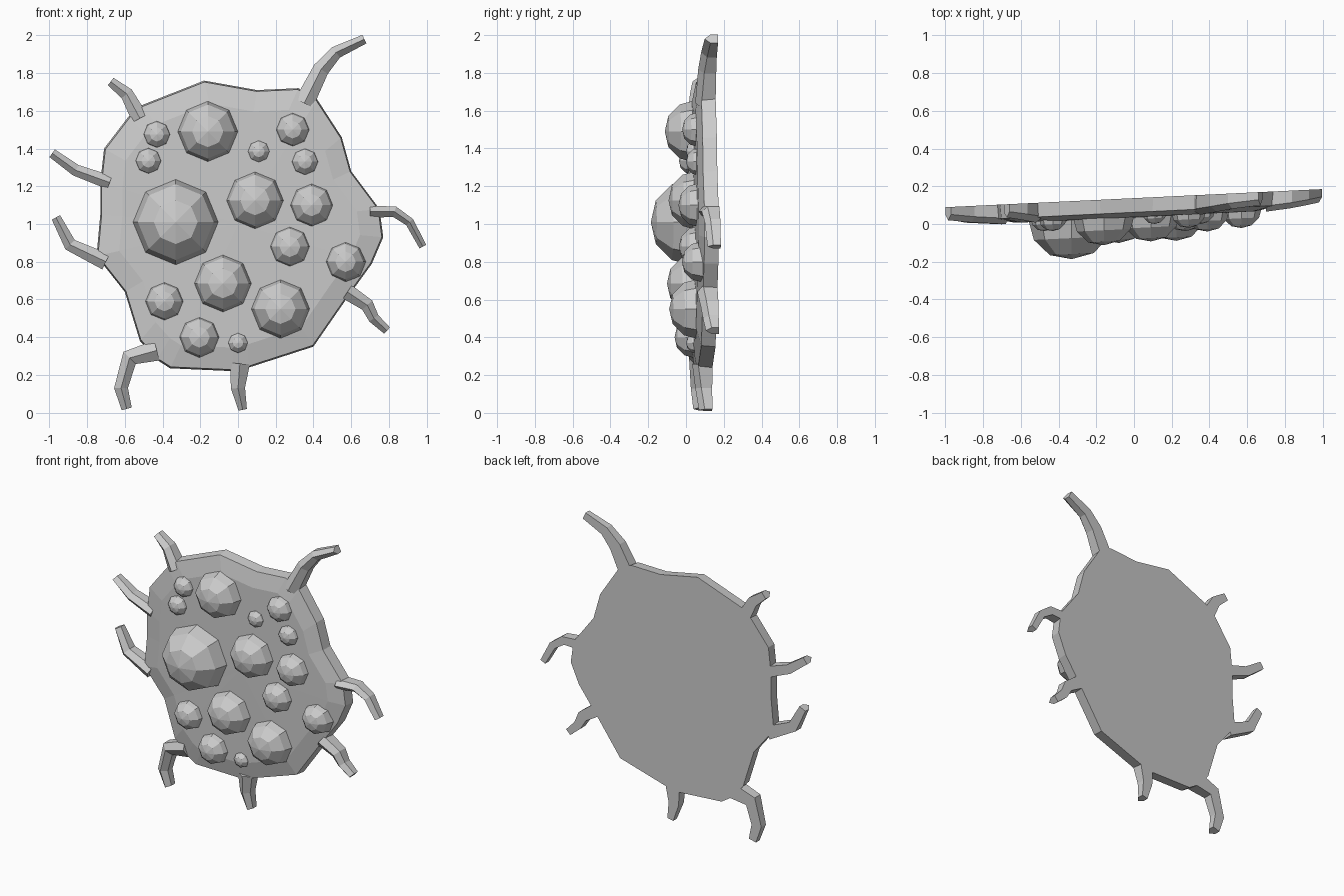
import bpy, bmesh
from math import sin, cos, pi, radians
from mathutils import Vector

if "Cube" in bpy.data.objects:
    bpy.data.objects.remove(bpy.data.objects["Cube"])


def on_plate(x, z, d):
    """Point at depth d in front of the slightly turned back plane."""
    return Vector((x, 0.137 + 0.048 * x - d, z))


def loft(name, rings, tip=None):
    """Skin a list of equal rings; close the ends with a cap or a tip point."""
    bm = bmesh.new()
    vs = [[bm.verts.new(p) for p in r] for r in rings]
    n = len(vs[0])
    for a, b in zip(vs, vs[1:]):
        for i in range(n):
            j = (i + 1) % n
            bm.faces.new((a[i], a[j], b[j], b[i]))
    bm.faces.new(vs[0][::-1])
    if tip is not None:
        t = bm.verts.new(tip)
        for i in range(n):
            bm.faces.new((vs[-1][i], vs[-1][(i + 1) % n], t))
    else:
        bm.faces.new(vs[-1])
    bmesh.ops.recalc_face_normals(bm, faces=bm.faces)
    me = bpy.data.meshes.new(name)
    bm.to_mesh(me)
    bm.free()
    ob = bpy.data.objects.new(name, me)
    bpy.context.collection.objects.link(ob)
    return ob


# Body plate: irregular outline, flat back, gently raised front
outline = [(-.18, 1.76), (.10, 1.71), (.32, 1.72), (.42, 1.66), (.55, 1.46), (.60, 1.28),
           (.75, 1.08), (.77, .93), (.71, .79), (.58, .61), (.40, .35), (.06, .24),
           (-.03, .22), (-.36, .235), (-.43, .28), (-.52, .38), (-.60, .64), (-.75, .83),
           (-.73, 1.05), (-.73, 1.22), (-.71, 1.40), (-.58, 1.57), (-.51, 1.63)]
cx, cz = 0.0, 1.0


def plate_ring(s, d):
    return [on_plate(cx + (x - cx) * s, cz + (z - cz) * s, d) for x, z in outline]


loft("body_plate", [plate_ring(1, 0), plate_ring(.99, .075), plate_ring(.84, .1)],
     on_plate(cx, cz, .107))

# Bumps: eight-sided low domes (x, z, radius)
bumps = [(-.33, 1.01, .232), (-.16, 1.49, .165), (.09, 1.125, .157), (.39, 1.10, .118),
         (.29, 1.50, .093), (.355, 1.33, .075), (.11, 1.385, .063), (-.43, 1.475, .075),
         (-.475, 1.335, .073), (.275, .88, .11), (.57, .80, .108), (-.08, .685, .157),
         (.225, .55, .16), (-.39, .59, .105), (-.205, .40, .11), (0, .37, .057)]
for k, (x, z, r) in enumerate(bumps):
    base = 0.08

    def ring(a, d):
        return [on_plate(x + r * cos(a) * cos(i * pi / 4),
                         z + r * cos(a) * sin(i * pi / 4), d) for i in range(8)]

    loft(f"bump_{k + 1}",
         [ring(0, .03)] + [ring(radians(a), base + r * sin(radians(a))) for a in (0, 30, 60)],
         on_plate(x, z, base + r * .98))

# Tentacles: bent, tapering, ridged strips (path, root width, tip width)
tentacles = [
    ([(.35, 1.64), (.44, 1.82), (.52, 1.91), (.67, 1.98)], .105, .05),
    ([(-.52, 1.56), (-.59, 1.69), (-.675, 1.755)], .09, .05),
    ([(-.68, 1.22), (-.86, 1.285), (-.985, 1.375)], .075, .05),
    ([(-.70, .80), (-.89, .89), (-.965, 1.035)], .09, .05),
    ([(-.43, .33), (-.575, .29), (-.62, .13), (-.59, .02)], .11, .055),
    ([(.01, .26), (0, .13), (.025, .015)], .105, .045),
    ([(.58, .64), (.685, .57), (.72, .50), (.79, .435)], .085, .045),
    ([(.70, 1.065), (.83, 1.065), (.91, 1.01), (.98, .88)], .065, .04)]
for k, (path, w0, w1) in enumerate(tentacles):
    pts = [Vector(p) for p in path]
    rings = []
    for i, p in enumerate(pts):
        t = i / (len(pts) - 1)
        ins = (p - pts[i - 1]).normalized() if i else Vector((0, 0))
        out = (pts[i + 1] - p).normalized() if i < len(pts) - 1 else Vector((0, 0))
        d = (ins + out).normalized()
        side = Vector((-d.y, d.x)) * (w0 + (w1 - w0) * t) / 2
        ridge = .105 - .035 * t
        a, b = p + side, p - side
        rings.append([on_plate(a.x, a.y, 0), on_plate(b.x, b.y, 0),
                      on_plate(b.x, b.y, ridge - .03), on_plate(p.x, p.y, ridge),
                      on_plate(a.x, a.y, ridge - .03)])
    loft(f"tentacle_{k + 1}", rings)
